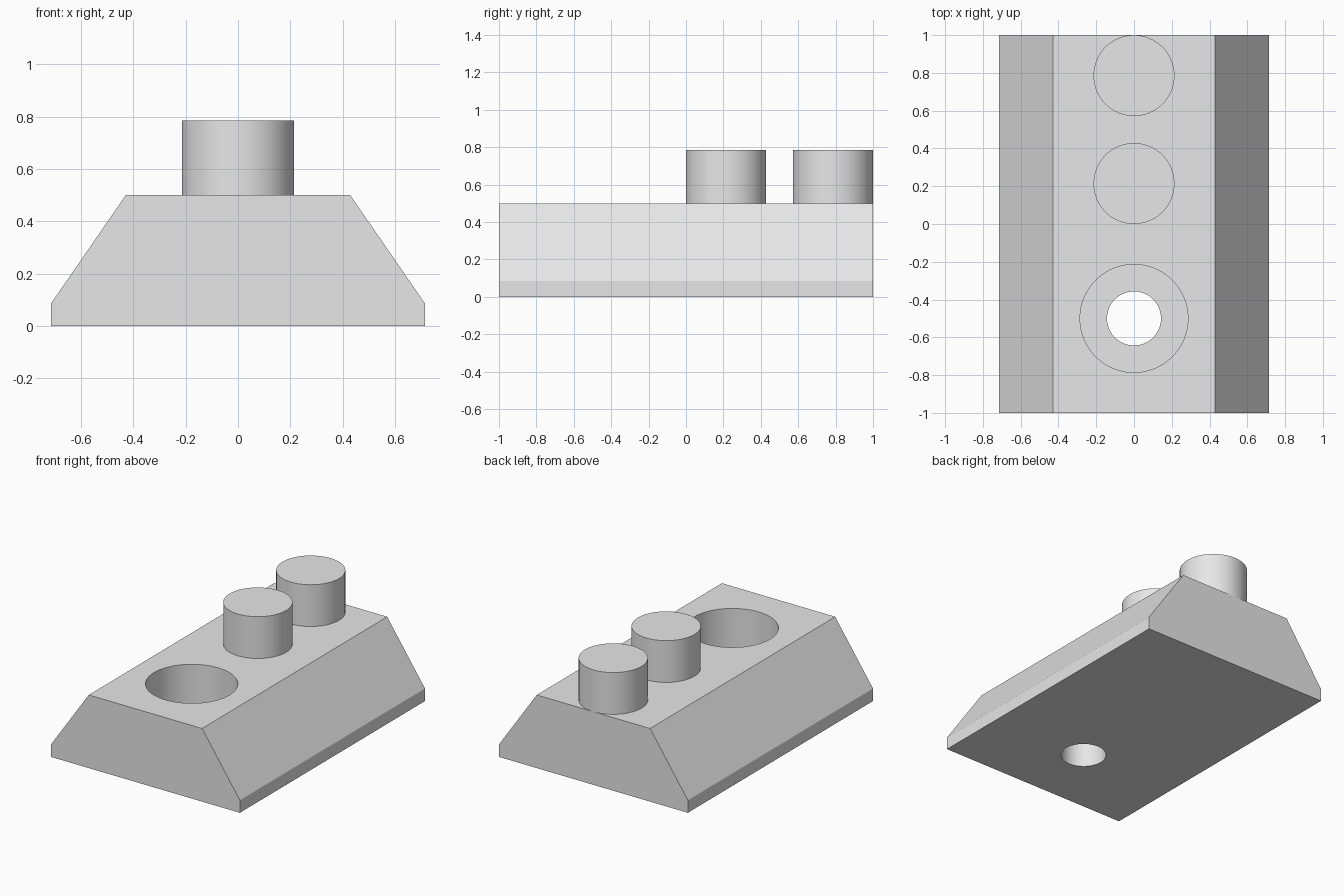
import bpy
import bmesh
import math

if "Cube" in bpy.data.objects:
    bpy.data.objects.remove(bpy.data.objects["Cube"], do_unlink=True)

U = 1 / 7          # design unit: the block is 14 units long
SEGMENTS = 96
TOP = 3.5 * U      # height of the block's flat top

grey = bpy.data.materials.new("light_grey")
grey.use_nodes = True
grey.diffuse_color = (0.8, 0.8, 0.8, 1)
grey.node_tree.nodes["Principled BSDF"].inputs["Base Color"].default_value = (0.8, 0.8, 0.8, 1)


def activate(obj):
    bpy.ops.object.select_all(action="DESELECT")
    obj.select_set(True)
    bpy.context.view_layer.objects.active = obj


def smooth(obj):
    activate(obj)
    bpy.ops.object.shade_smooth_by_angle(angle=math.radians(30))


def cylinder(name, radius, y, bottom, top):
    bpy.ops.mesh.primitive_cylinder_add(
        vertices=SEGMENTS, radius=radius, depth=top - bottom,
        location=(0, y, (bottom + top) / 2))
    obj = bpy.context.object
    obj.name = name
    obj.data.materials.append(grey)
    return obj


# Block: trapezoid profile with a short vertical foot, extruded front to back
half = [(5 * U, 0), (5 * U, 0.6 * U), (3 * U, TOP)]
profile = half + [(-x, z) for x, z in reversed(half)]
bm = bmesh.new()
face = bm.faces.new([bm.verts.new((x, -1, z)) for x, z in profile])
extruded = bmesh.ops.extrude_face_region(bm, geom=[face])["geom"]
bmesh.ops.translate(bm, vec=(0, 2, 0),
                    verts=[v for v in extruded if isinstance(v, bmesh.types.BMVert)])
bmesh.ops.recalc_face_normals(bm, faces=bm.faces)
mesh = bpy.data.meshes.new("block")
bm.to_mesh(mesh)
bm.free()
mesh.materials.append(grey)
block = bpy.data.objects.new("block", mesh)
bpy.context.collection.objects.link(block)

# Counterbored hole: wide recess from the top, narrow bore right through
for name, radius, bottom in (("recess_cutter", 2 * U, TOP - 2 * U),
                             ("bore_cutter", U, -U)):
    cutter = cylinder(name, radius, -3.5 * U, bottom, TOP + U)
    cutter.hide_render = True
    activate(block)
    mod = block.modifiers.new(name, "BOOLEAN")
    mod.operation = "DIFFERENCE"
    mod.solver = "EXACT"
    mod.object = cutter
    bpy.ops.object.modifier_apply(modifier=mod.name)
    bpy.data.objects.remove(cutter, do_unlink=True)
smooth(block)

# Two round pegs standing on the top
for name, y in (("middle_peg", 1.5 * U), ("back_peg", 5.5 * U)):
    smooth(cylinder(name, 1.5 * U, y, TOP, TOP + 2 * U))
